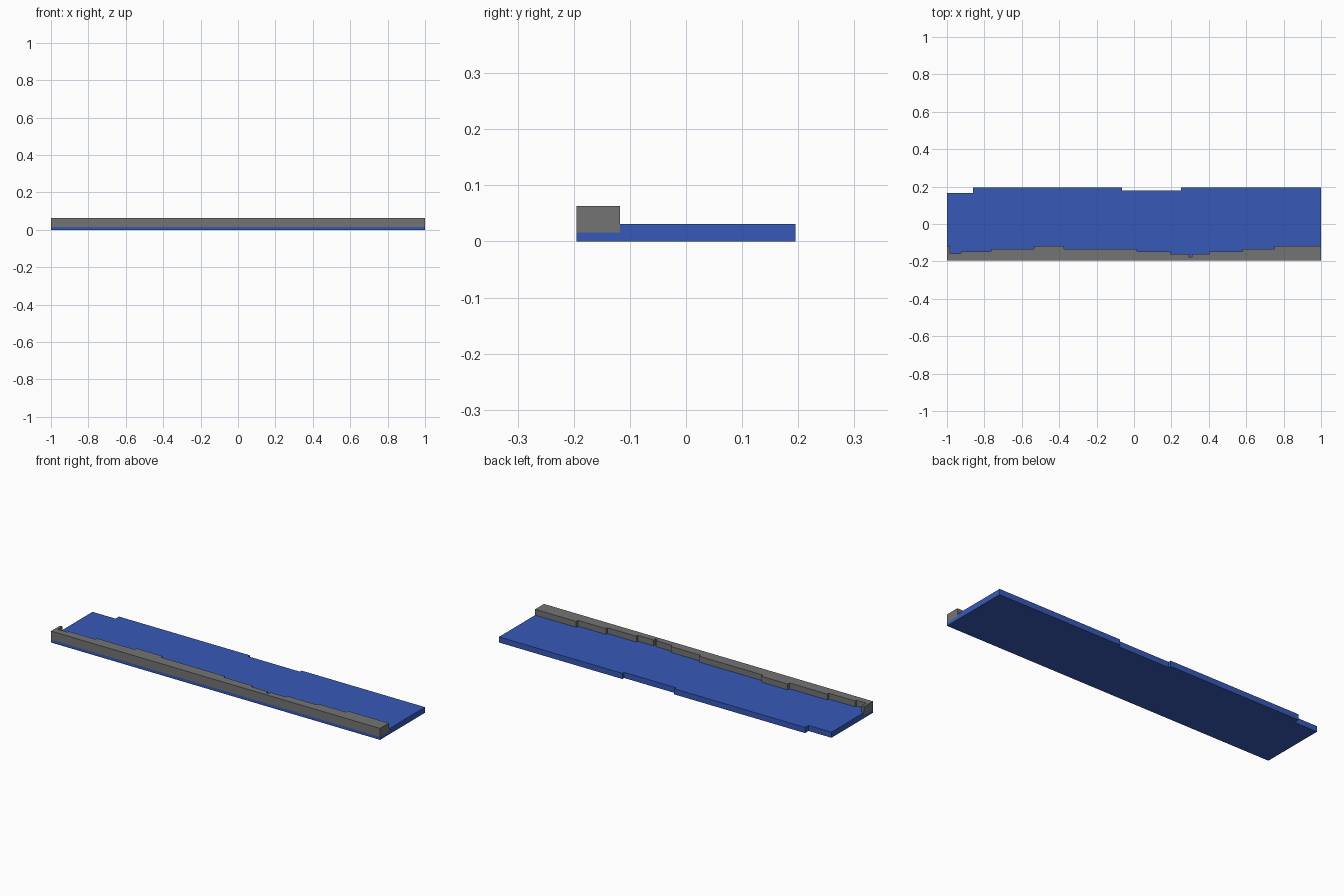
import bpy, bmesh

cube = bpy.data.objects.get("Cube")
if cube:
    bpy.data.objects.remove(cube, do_unlink=True)

FRONT, LEDGE, FLOOR, TOP = -0.195, 0.016, 0.031, 0.063


def material(name, rgb):
    mat = bpy.data.materials.new(name)
    mat.use_nodes = True
    mat.diffuse_color = (*rgb, 1)
    mat.node_tree.nodes["Principled BSDF"].inputs["Base Color"].default_value = (*rgb, 1)
    return mat


def stepped_edge(steps):
    """Turn (right end x, y) steps into a square-stepped line from x = -1."""
    points, x = [], -1
    for end, y in steps:
        points += [(x, y), (end, y)]
        x = end
    return points


def build(name, faces, mat):
    """Make a closed object from lists of face corners."""
    bm = bmesh.new()
    for corners in faces:
        bm.faces.new([bm.verts.new(c) for c in corners])
    bmesh.ops.remove_doubles(bm, verts=bm.verts, dist=0.0001)
    bmesh.ops.recalc_face_normals(bm, faces=bm.faces)
    mesh = bpy.data.meshes.new(name)
    bm.to_mesh(mesh)
    bm.free()
    mesh.materials.append(mat)
    obj = bpy.data.objects.new(name, mesh)
    bpy.context.collection.objects.link(obj)


def at(points, z):
    return [(x, y, z) for x, y in points]


def walls(points, low, high):
    return [at((a, b), low) + at((b, a), high) for a, b in zip(points, points[1:])]


# Stepped line where the rail meets the floor, and the notched rear edge
inner = stepped_edge([
    (-0.985, -0.118), (-0.925, -0.158), (-0.765, -0.147), (-0.535, -0.134),
    (-0.375, -0.118), (0.015, -0.134), (0.195, -0.147), (0.295, -0.16),
    (0.31, -0.177), (0.405, -0.16), (0.58, -0.147), (0.75, -0.134), (1, -0.118)])
rear = stepped_edge([(-0.86, 0.165), (-0.065, 0.195), (0.25, 0.18), (1, 0.195)])
front = [(1, FRONT), (-1, FRONT)]

# Blue floor slab with a sunken ledge under the rail
slab = [at(rear + front, 0), at(rear + inner[::-1], FLOOR), at(inner + front, LEDGE)]
slab += walls(rear, 0, FLOOR) + walls(inner, LEDGE, FLOOR) + walls(front, 0, LEDGE)
for x, i in ((-1, 0), (1, -1)):
    y_in, y_rear = inner[i][1], rear[i][1]
    slab.append([(x, FRONT, 0), (x, y_rear, 0), (x, y_rear, FLOOR),
                 (x, y_in, FLOOR), (x, y_in, LEDGE), (x, FRONT, LEDGE)])
build("floor_slab", slab, material("blue", (0.038, 0.102, 0.48)))

# Grey rail with a stepped back
outline = inner + front
rail = [at(outline, LEDGE), at(outline, TOP)] + walls(outline + outline[:1], LEDGE, TOP)
build("front_rail", rail, material("grey", (0.175, 0.175, 0.175)))
